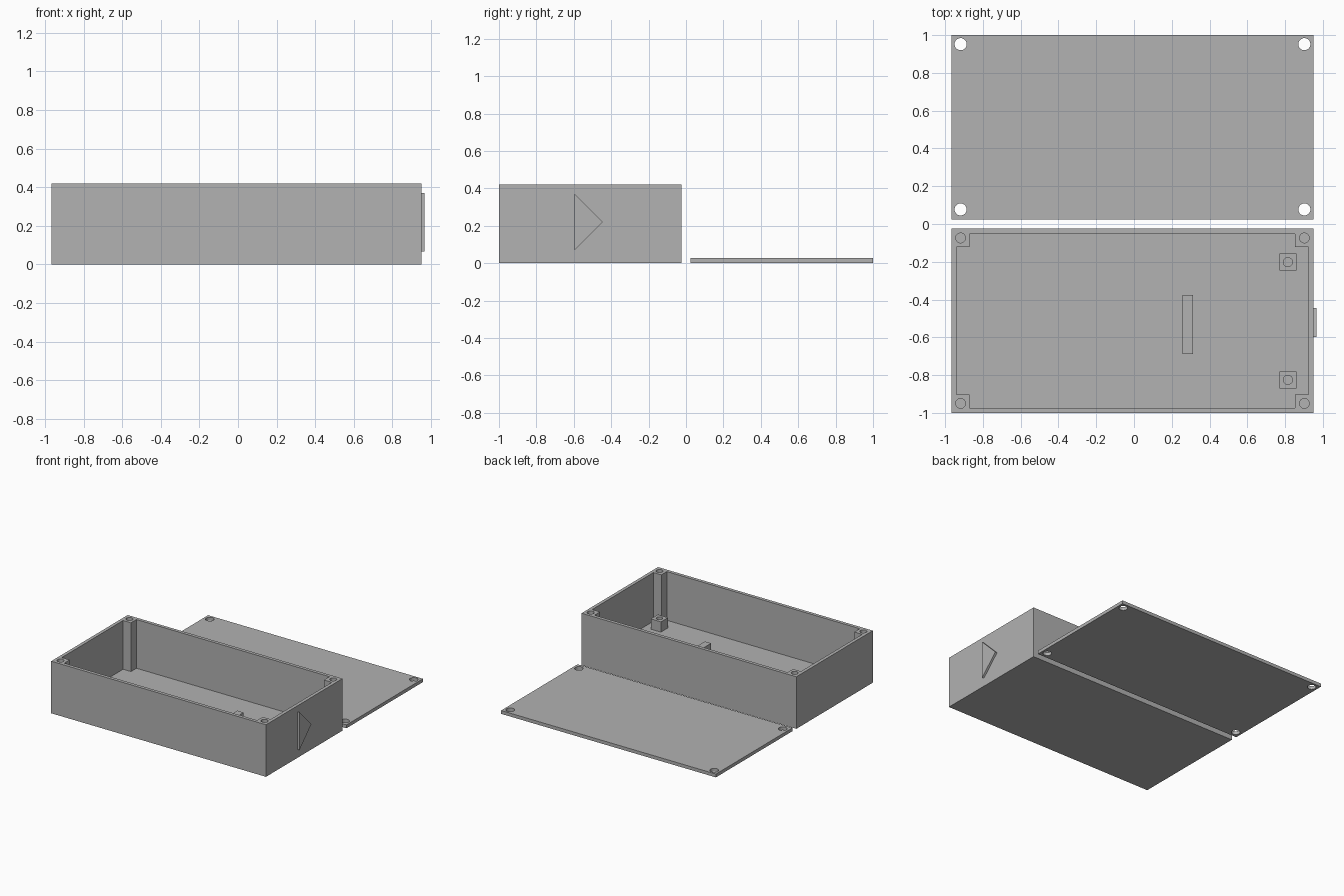
import bpy
import bmesh
import math

default = bpy.data.objects.get("Cube")
if default:
    bpy.data.objects.remove(default, do_unlink=True)

# Plain grey plastic
grey = bpy.data.materials.new("grey plastic")
grey.use_nodes = True
COLOUR = (0.445, 0.445, 0.445, 1)
grey.diffuse_color = COLOUR
bsdf = next(n for n in grey.node_tree.nodes if n.type == "BSDF_PRINCIPLED")
bsdf.inputs["Base Color"].default_value = COLOUR

WALL = 0.027
HEIGHT = 0.42
LEFT, RIGHT = 0.95, -0.967
FRONT, BACK = -1.0, -0.025
POST = 0.07
MOUNT_TOP = 0.11


def prism(name, outline, base, depth):
    """Extrude a closed list of 3D points by a depth vector."""
    bm = bmesh.new()
    face = bm.faces.new([bm.verts.new(p) for p in outline])
    grown = bmesh.ops.extrude_face_region(bm, geom=[face])["geom"]
    moved = [g for g in grown if isinstance(g, bmesh.types.BMVert)]
    bmesh.ops.translate(bm, verts=moved, vec=depth)
    bmesh.ops.translate(bm, verts=bm.verts, vec=base)
    bmesh.ops.recalc_face_normals(bm, faces=bm.faces)
    mesh = bpy.data.meshes.new(name)
    bm.to_mesh(mesh)
    bm.free()
    mesh.materials.append(grey)
    obj = bpy.data.objects.new(name, mesh)
    bpy.context.collection.objects.link(obj)
    return obj


def block(name, x0, x1, y0, y1, z0, z1):
    outline = [(x0, y0, 0), (x1, y0, 0), (x1, y1, 0), (x0, y1, 0)]
    return prism(name, outline, (0, 0, z0), (0, 0, z1 - z0))


def rod(name, x, y, radius, z0, z1, sides=32):
    turns = [2 * math.pi * i / sides for i in range(sides)]
    outline = [(radius * math.cos(a), radius * math.sin(a), 0) for a in turns]
    return prism(name, outline, (x, y, z0), (0, 0, z1 - z0))


def cut(target, cutters):
    """Subtract each cutter from the target, then discard it."""
    bpy.context.view_layer.objects.active = target
    for cutter in cutters:
        cutter.hide_render = True
        mod = target.modifiers.new("cut", "BOOLEAN")
        mod.operation = "DIFFERENCE"
        mod.solver = "EXACT"
        mod.object = cutter
        bpy.ops.object.modifier_apply(modifier=mod.name)
        bpy.data.objects.remove(cutter, do_unlink=True)


# Case: open box whose pocket leaves a square post in each corner
case = block("case", RIGHT, LEFT, FRONT, BACK, 0, HEIGHT)
x0, x1 = RIGHT + WALL, LEFT - WALL
y0, y1 = FRONT + WALL, BACK - WALL
px0, px1, py0, py1 = x0 + POST, x1 - POST, y0 + POST, y1 - POST
pocket_outline = [
    (px0, y0), (px1, y0), (px1, py0), (x1, py0), (x1, py1), (px1, py1),
    (px1, y1), (px0, y1), (px0, py1), (x0, py1), (x0, py0), (px0, py0),
]
pocket = prism("pocket", [(x, y, 0) for x, y in pocket_outline],
               (0, 0, WALL), (0, 0, HEIGHT))
SCREW_X = (-0.918, 0.902)
screw_holes = [rod("screw_hole", x, y, 0.026, WALL, HEIGHT + 0.1)
               for x in SCREW_X for y in (-0.95, -0.074)]
cut(case, [pocket] + screw_holes)

# Lid: flat plate with four through holes, lying behind the case
lid = block("lid", RIGHT, LEFT, -BACK, -FRONT, 0, WALL)
cut(lid, [rod("lid_hole", x, y, 0.032, -0.1, 0.1)
          for x in SCREW_X for y in (0.077, 0.952)])

# Mounting blocks with pilot holes on the case floor
for name, y in (("front_mount", -0.825), ("back_mount", -0.202)):
    mount = block(name, 0.77, 0.86, y - 0.045, y + 0.045, WALL, MOUNT_TOP)
    cut(mount, [rod("pilot_hole", 0.815, y, 0.024, WALL + 0.005, 0.2)])

# Support bar on the case floor
block("support_bar", 0.257, 0.313, -0.688, -0.375, WALL, MOUNT_TOP)

# Raised triangle on the left end wall
prism("end_triangle", [(0, -0.597, 0.067), (0, -0.445, 0.219), (0, -0.597, 0.371)],
      (LEFT, 0, 0), (0.017, 0, 0))
